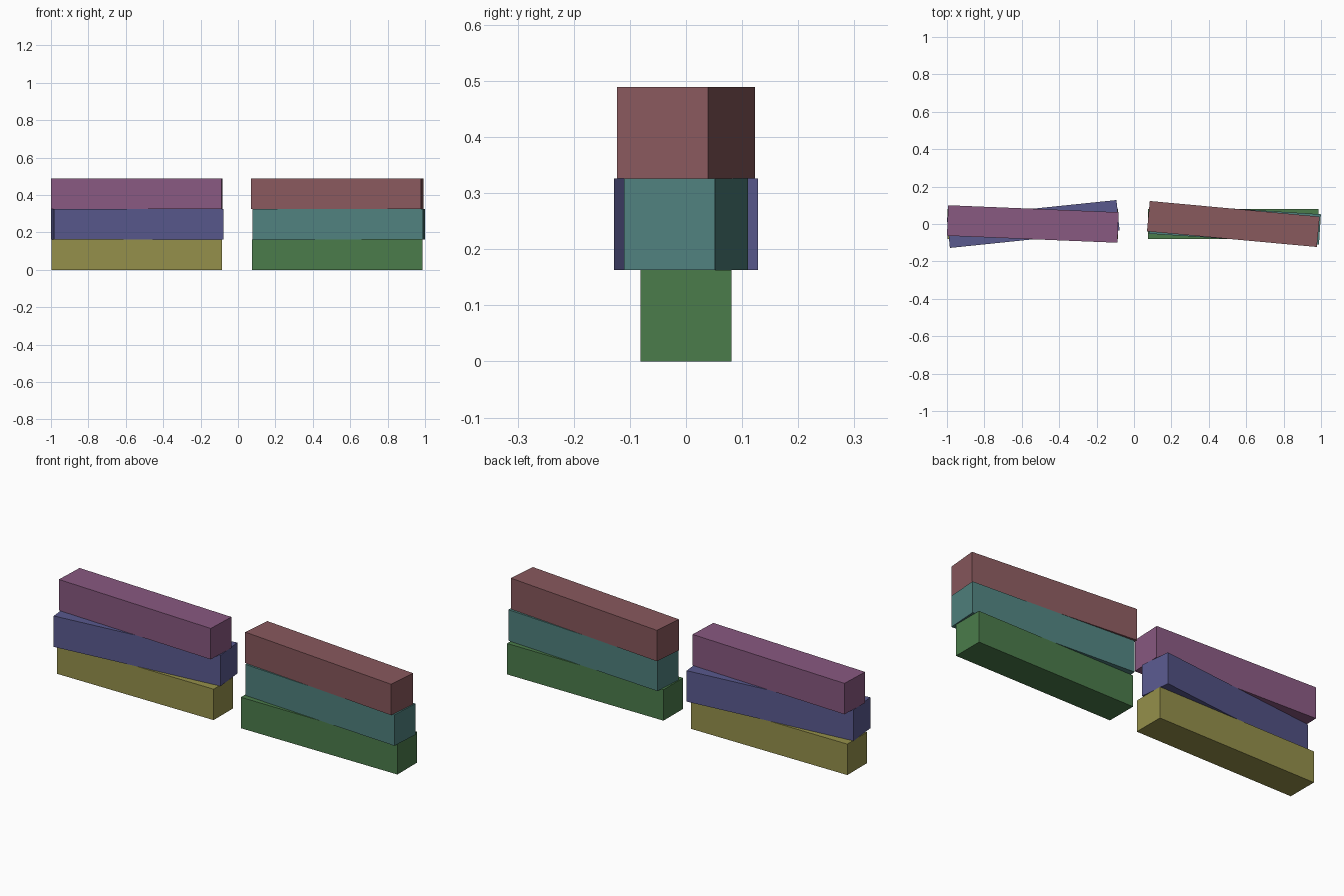
import bpy
from math import radians

if "Cube" in bpy.data.objects:
    bpy.data.objects.remove(bpy.data.objects["Cube"])

L, S = 0.912, 0.163  # beam length and square section

def beam(name, layer, x, angle, color):
    bpy.ops.mesh.primitive_cube_add(size=1, location=(x, 0, S * (layer + 0.5)),
                                    rotation=(0, 0, radians(angle)))
    ob = bpy.context.object
    ob.name = name
    ob.scale = (L, S, S)
    mat = bpy.data.materials.new(name + "_color")
    mat.diffuse_color = (*color, 1)
    mat.use_nodes = True
    mat.node_tree.nodes["Principled BSDF"].inputs["Base Color"].default_value = mat.diffuse_color
    ob.data.materials.append(mat)

# left stack, bottom to top
beam("left_bottom_beam", 0, -0.541, 0, (0.30, 0.28, 0.07))
beam("left_middle_beam", 1, -0.539, 5.9, (0.10, 0.10, 0.27))
beam("left_top_beam", 2, -0.541, -2.35, (0.25, 0.10, 0.22))

# right stack, bottom to top
beam("right_bottom_beam", 0, 0.530, 0, (0.07, 0.20, 0.07))
beam("right_middle_beam", 1, 0.539, -3.7, (0.08, 0.22, 0.21))
beam("right_top_beam", 2, 0.531, -5.25, (0.25, 0.10, 0.11))
